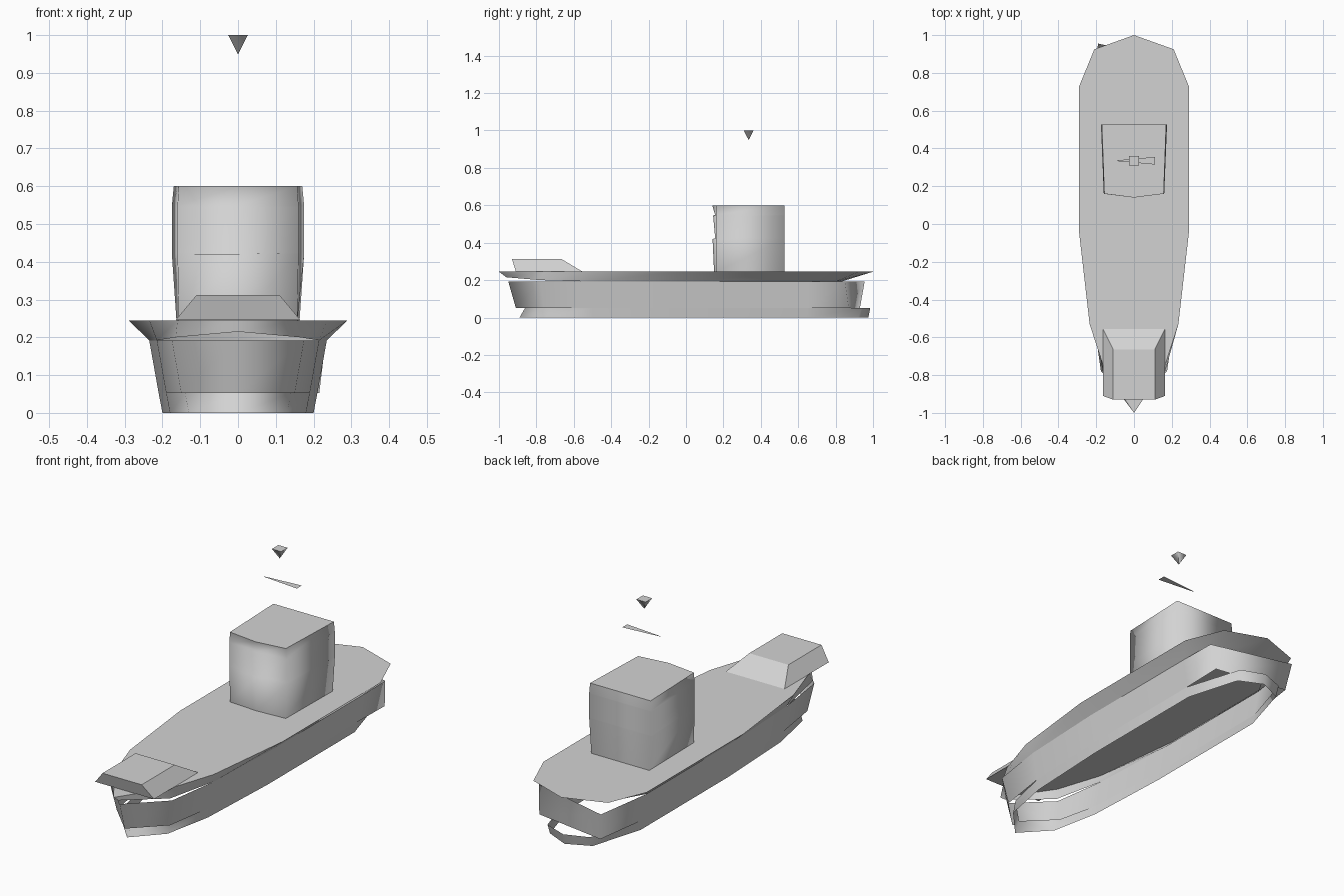
import bpy, bmesh

cube = bpy.data.objects.get("Cube")
if cube:
    bpy.data.objects.remove(cube, do_unlink=True)

grey = bpy.data.materials.new("plain grey")
grey.use_nodes = True
COLOUR = (0.65, 0.65, 0.65, 1)
grey.diffuse_color = COLOUR
grey.node_tree.nodes["Principled BSDF"].inputs["Base Color"].default_value = COLOUR


def mirrored(half, z):
    """Closed ring from the bow round the left side to the stern and back."""
    ring = half + [(-x, y) for x, y in reversed(half) if x > 0]
    return [(x, y, z) for x, y in ring]


def rectangle(x0, x1, y0, y1, z):
    return [(x0, y0, z), (x1, y0, z), (x1, y1, z), (x0, y1, z)]


def loft(name, rings, top=False, bottom=False, smooth=True):
    """Skin neighbouring rings, optionally closing either end with a sharp cap."""
    bm = bmesh.new()
    rows = [[bm.verts.new(p) for p in ring] for ring in rings]
    for low, high in zip(rows, rows[1:]):
        n = len(low)
        for i in range(n):
            j = (i + 1) % n
            side = bm.faces.new((low[i], low[j], high[j], high[i]))
            side.smooth = smooth
    caps = []
    if top:
        caps.append(bm.faces.new(rows[-1]))
    if bottom:
        caps.append(bm.faces.new(list(reversed(rows[0]))))
    for cap in caps:
        for edge in cap.edges:
            edge.smooth = False
    mesh = bpy.data.meshes.new(name)
    bm.to_mesh(mesh)
    bm.free()
    mesh.materials.append(grey)
    obj = bpy.data.objects.new(name, mesh)
    bpy.context.collection.objects.link(obj)


# Straight midship runs shared by neighbouring hull bands
chine = [(.19, -.5), (.21, -.05), (.21, .65)]
rail = [(.215, -.5), (.235, -.05), (.235, .65)]

# Lower hull strip, open underneath
keel = [(0, -.89), (.13, -.75), (.18, -.5), (.2, -.05), (.2, .65), (.12, .92), (0, .975)]
keel_top = [(0, -.86), (.14, -.72)] + chine + [(.12, .94), (0, .985)]
loft("lower_hull", [mirrored(keel, 0), mirrored(keel_top, .052)])

# Middle hull band with a slanted transom, fuller on the left
side_low = mirrored([(0, -.91), (.15, -.76)] + chine + [(.17, .93)], .052)
side_high = mirrored([(0, -.95), (.175, -.78)] + rail + [(.19, .955)], .192)
side_low[5] = (.215, .87, .052)
side_high[5] = (.232, .85, .192)
loft("middle_hull", [side_low, side_high])

# Flared upper hull closed by the deck; its lower edge lifts off at the bow
flare = mirrored([(0, -.96), (.165, -.78)] + rail + [(.15, .8), (0, .83)], .192)
flare[0] = (0, -.96, .215)
for i in (1, -1):
    x, y, z = flare[i]
    flare[i] = (x, y, .2)
deck = [(0, -1), (.16, -.76), (.235, -.53), (.29, -.05), (.29, .73), (.21, .925), (0, 1)]
loft("deck_and_flare", [flare, mirrored(deck, .245)], top=True)

# Raised bow block
loft("bow_block", [rectangle(-.165, .165, -.91, -.555, .246),
                   rectangle(-.11, .11, -.93, -.665, .312)],
     top=True, bottom=True, smooth=False)

# Cargo hatch sheet
loft("hatch", [rectangle(-.13, .13, -.435, -.04, .246)], top=True)

# Cabin: height, front centre, front half width, rear half width
levels = [(.245, .15, .157, .163), (.42, .142, .16, .175), (.424, .156, .16, .175),
          (.545, .145, .16, .175), (.549, .156, .16, .175), (.6, .14, .157, .17)]
loft("cabin", [mirrored([(0, f), (w, .16), (r, .527)], z) for z, f, w, r in levels],
     top=True)

# Thin floating spar: a flat sheet narrowing to one side
loft("spar", [[(-.09, .333, .833), (.11, .315, .833), (.11, .355, .833), (-.09, .337, .833)]],
     top=True)

# Beacon: an inverted pyramid
loft("beacon", [rectangle(-r, r, .335 - r, .335 + r, z) for r, z in ((.0005, .95), (.026, 1))],
     top=True, bottom=True)
